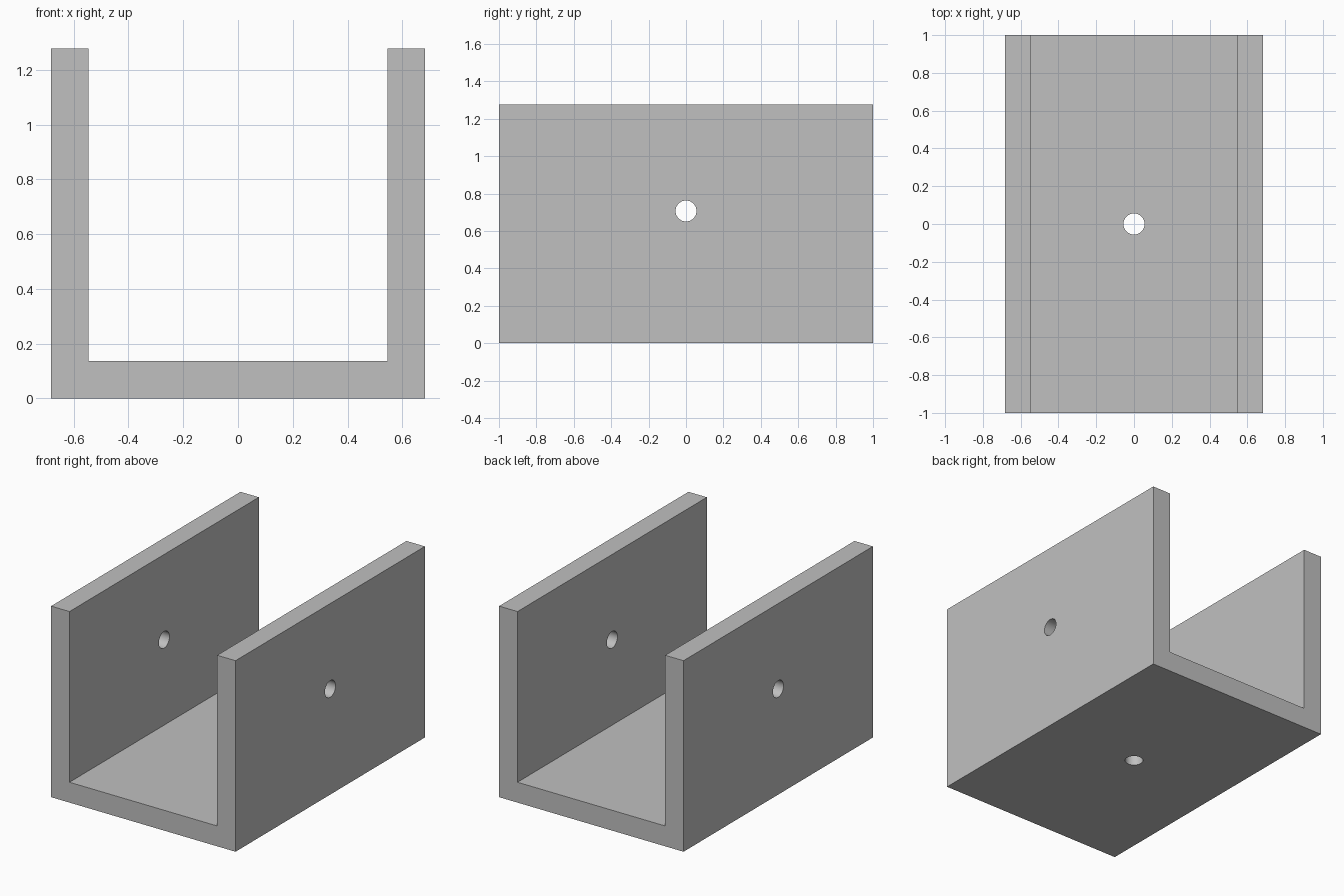
import bpy
import bmesh
import math

cube = bpy.data.objects.get("Cube")
if cube:
    bpy.data.objects.remove(cube, do_unlink=True)

HALF_WIDTH, LENGTH, HEIGHT = 0.682, 2.0, 1.277
WALL = 0.136
HOLE_RADIUS = 0.056

# Plain grey material
grey = bpy.data.materials.new("grey")
grey.use_nodes = True
colour = (0.53, 0.53, 0.53, 1)
grey.diffuse_color = colour
grey.node_tree.nodes["Principled BSDF"].inputs["Base Color"].default_value = colour

# U-shaped channel, extruded front to back from its profile
inner = HALF_WIDTH - WALL
right_half = [(HALF_WIDTH, 0), (HALF_WIDTH, HEIGHT), (inner, HEIGHT), (inner, WALL)]
profile = right_half + [(-x, z) for x, z in reversed(right_half)]
bm = bmesh.new()
face = bm.faces.new([bm.verts.new((x, -LENGTH / 2, z)) for x, z in profile])
extruded = bmesh.ops.extrude_face_region(bm, geom=[face])
moved = [v for v in extruded["geom"] if isinstance(v, bmesh.types.BMVert)]
bmesh.ops.translate(bm, verts=moved, vec=(0, LENGTH, 0))
bmesh.ops.recalc_face_normals(bm, faces=bm.faces)
mesh = bpy.data.meshes.new("channel_bracket")
bm.to_mesh(mesh)
bm.free()
mesh.materials.append(grey)
bracket = bpy.data.objects.new("channel_bracket", mesh)
bpy.context.collection.objects.link(bracket)


def drill(name, location, rotation, depth):
    """Cut a round hole through the bracket."""
    bpy.ops.mesh.primitive_cylinder_add(
        vertices=32, radius=HOLE_RADIUS, depth=depth,
        location=location, rotation=rotation)
    cutter = bpy.context.object
    cutter.name = name
    cutter.hide_render = True
    cutter.data.materials.append(grey)
    cut = bracket.modifiers.new(name, "BOOLEAN")
    cut.operation = "DIFFERENCE"
    cut.solver = "EXACT"
    cut.object = cutter
    bpy.ops.object.select_all(action="DESELECT")
    bracket.select_set(True)
    bpy.context.view_layer.objects.active = bracket
    bpy.ops.object.modifier_apply(modifier=cut.name)
    bpy.data.objects.remove(cutter, do_unlink=True)


# Aligned holes through both walls, and one through the floor
drill("wall_hole", (0, 0, (HEIGHT + WALL) / 2), (0, math.pi / 2, 0), 2 * LENGTH)
drill("floor_hole", (0, 0, WALL / 2), (0, 0, 0), 3 * WALL)

bpy.ops.object.shade_smooth_by_angle(angle=math.radians(30))
